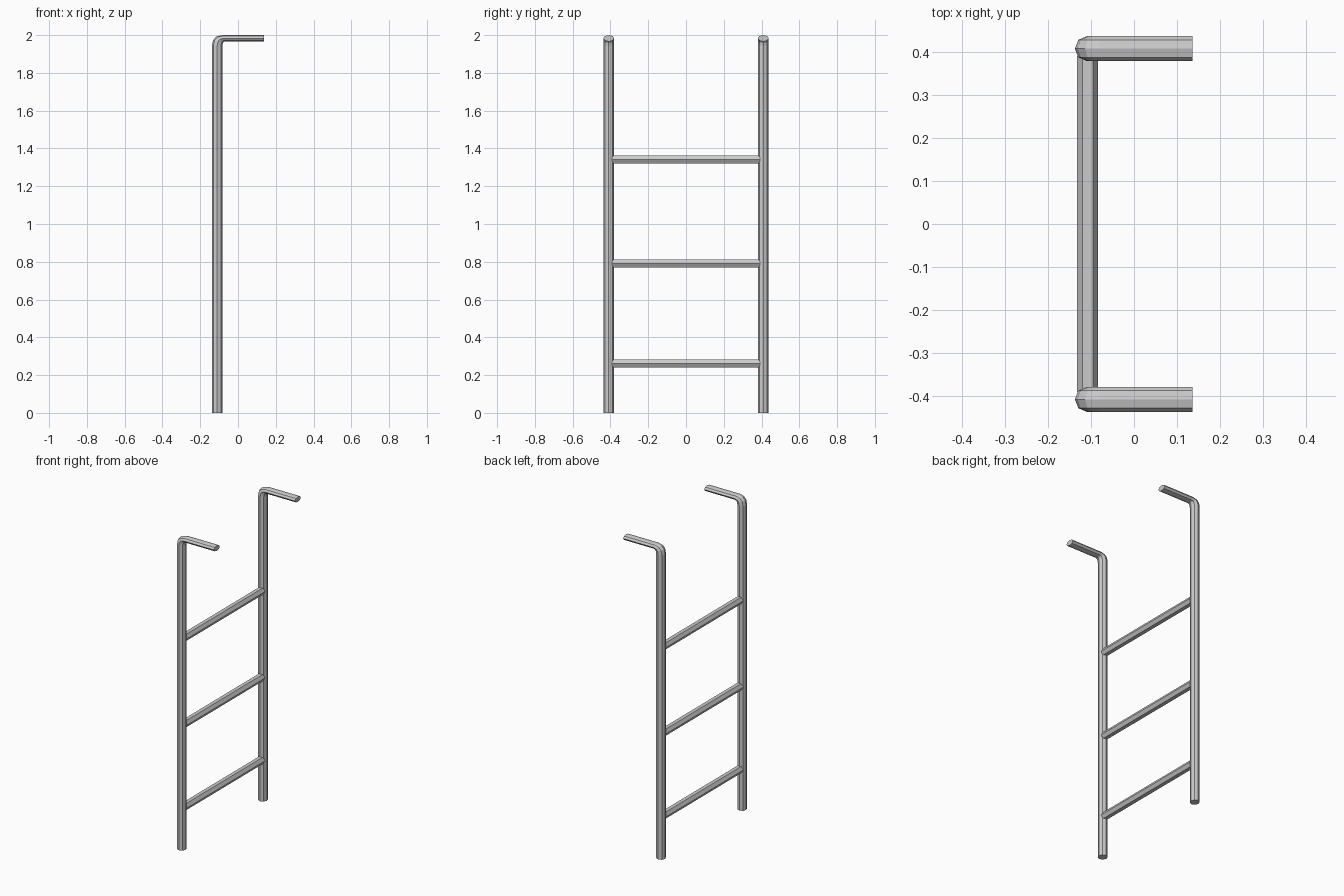
import bpy, bmesh
from math import cos, sin, tau
from mathutils import Vector

if "Cube" in bpy.data.objects:
    bpy.data.objects.remove(bpy.data.objects["Cube"])

SIDES = 8
RAIL_Y, RAIL_R = 0.409, 0.029

# Rail side profile: outer and inner (x, z) of each ring, flattening into the handle
RINGS = [((-0.138, 0.0), (-0.082, 0.0)),
         ((-0.138, 1.945), (-0.082, 1.945)),
         ((-0.132, 1.974), (-0.080, 1.957)),
         ((-0.114, 1.993), (-0.077, 1.963)),
         ((-0.082, 2.0), (-0.072, 1.966)),
         ((0.137, 2.0), (0.137, 1.966))]


def loft(name, rings):
    bm = bmesh.new()
    loops = [[bm.verts.new(p) for p in ring] for ring in rings]
    n = len(loops[0])
    for a, b in zip(loops, loops[1:]):
        for i in range(n):
            j = (i + 1) % n
            bm.faces.new((a[i], a[j], b[j], b[i]))
    bm.faces.new(loops[0])
    bm.faces.new(loops[-1])
    bmesh.ops.recalc_face_normals(bm, faces=bm.faces)
    mesh = bpy.data.meshes.new(name)
    bm.to_mesh(mesh)
    bm.free()
    obj = bpy.data.objects.new(name, mesh)
    bpy.context.collection.objects.link(obj)
    return obj


def rail_ring(outer, inner, y):
    o, i = Vector((outer[0], y, outer[1])), Vector((inner[0], y, inner[1]))
    mid, half = (o + i) / 2, (o - i) / 2
    side = Vector((0, RAIL_R, 0))
    return [mid + half * cos(tau * k / SIDES) + side * sin(tau * k / SIDES)
            for k in range(SIDES)]


# Side rails with bent, flattened handles
for label, y in (("left", -RAIL_Y), ("right", RAIL_Y)):
    loft(f"{label}_rail", [rail_ring(o, i, y) for o, i in RINGS])

# Hexagonal rungs
for n, z in enumerate((0.261, 0.79, 1.341), 1):
    loft(f"rung_{n}", [[(-0.108 + 0.0245 * cos(tau * k / 6), y, z + 0.0245 * sin(tau * k / 6))
                        for k in range(6)] for y in (-0.392, 0.392)])
